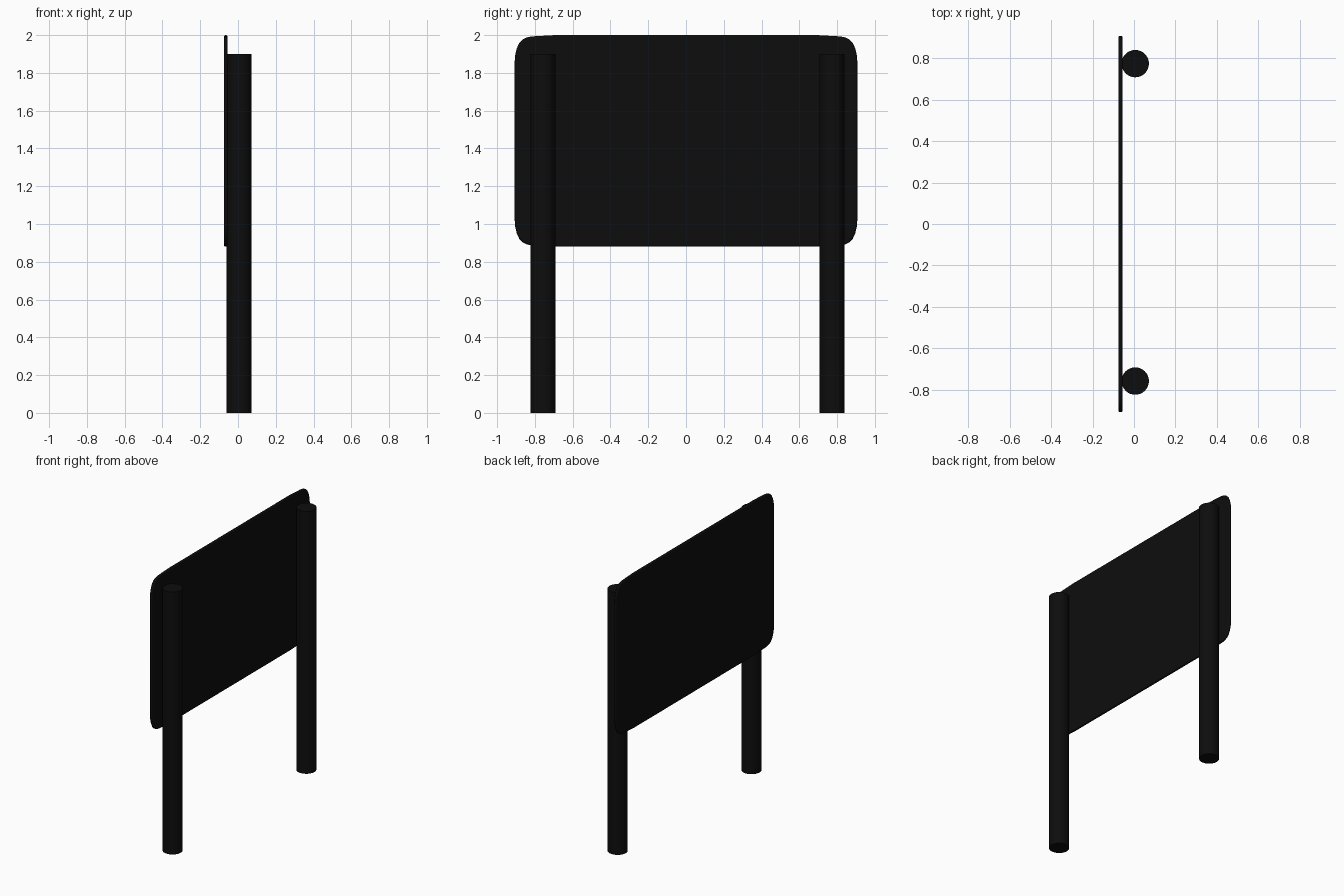
import bpy, bmesh
from math import radians

if "Cube" in bpy.data.objects:
    bpy.data.objects.remove(bpy.data.objects["Cube"])

black = bpy.data.materials.new("black_paint")
black.diffuse_color = (0.004, 0.004, 0.004, 1)
black.use_nodes = True
black.node_tree.nodes["Principled BSDF"].inputs["Base Color"].default_value = black.diffuse_color


def finish(obj):
    obj.data.materials.append(black)
    bpy.ops.object.select_all(action='DESELECT')
    obj.select_set(True)
    bpy.context.view_layer.objects.active = obj
    bpy.ops.object.shade_smooth_by_angle(angle=radians(40))


# Two round posts
RADIUS, POST_H = 0.066, 1.9
for name, y in (("left_post", -0.757), ("right_post", 0.773)):
    bpy.ops.mesh.primitive_cylinder_add(vertices=32, radius=RADIUS, depth=POST_H,
                                        location=(0.006, y, POST_H / 2))
    post = bpy.context.object
    post.name = name
    finish(post)

# Thin board with softly rounded corners, fixed to the -x side of the posts
HALF_W, Z_MID, HALF_H = 0.907, 1.44, 0.56
X_OUT, THICK = -0.075, 0.02
corner = [(0, 0.14), (0.003, 0.105), (0.011, 0.07), (0.024, 0.042), (0.042, 0.023),
          (0.063, 0.012), (0.09, 0.007), (0.14, 0.004), (0.215, 0)]

quarter = [(HALF_W - dy, HALF_H - dz) for dy, dz in corner]
outline = (quarter
           + [(-y, z) for y, z in reversed(quarter)]
           + [(-y, -z) for y, z in quarter]
           + [(y, -z) for y, z in reversed(quarter)])

bm = bmesh.new()
face = bm.faces.new([bm.verts.new((X_OUT, y, Z_MID + z)) for y, z in outline])
ext = bmesh.ops.extrude_face_region(bm, geom=[face], use_keep_orig=True)
moved = [g for g in ext["geom"] if isinstance(g, bmesh.types.BMVert)]
bmesh.ops.translate(bm, verts=moved, vec=(THICK, 0, 0))
bmesh.ops.recalc_face_normals(bm, faces=bm.faces)
mesh = bpy.data.meshes.new("board")
bm.to_mesh(mesh)
bm.free()
board = bpy.data.objects.new("board", mesh)
bpy.context.collection.objects.link(board)
finish(board)

# Rounded rim of the board
bevel = board.modifiers.new("rounded_rim", 'BEVEL')
bevel.width = 0.009
bevel.segments = 3
bevel.limit_method = 'ANGLE'
bevel.angle_limit = radians(60)
